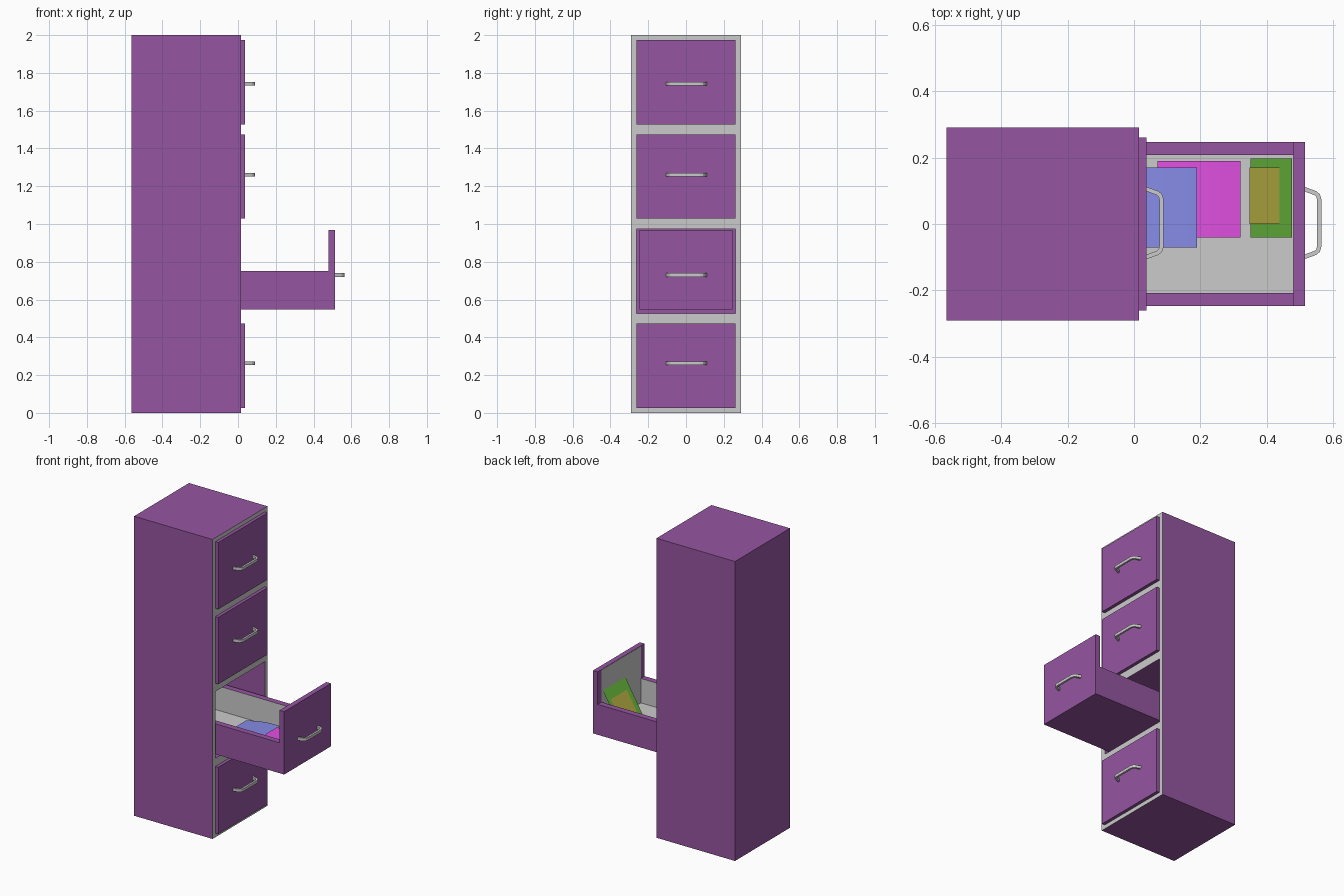
import bpy, bmesh, math
from mathutils import Vector

if "Cube" in bpy.data.objects:
    bpy.data.objects.remove(bpy.data.objects["Cube"])


def material(name, rgb):
    m = bpy.data.materials.new(name)
    m.diffuse_color = (*rgb, 1)
    m.use_nodes = True
    m.node_tree.nodes["Principled BSDF"].inputs["Base Color"].default_value = m.diffuse_color
    return m


PURPLE = material("purple", (0.30, 0.092, 0.355))
GREY = material("grey", (0.8, 0.8, 0.8))


def mesh_object(name, bm, *mats):
    me = bpy.data.meshes.new(name)
    bm.to_mesh(me)
    bm.free()
    for m in mats:
        me.materials.append(m)
    obj = bpy.data.objects.new(name, me)
    bpy.context.collection.objects.link(obj)
    return obj


def box(name, x, y, z, mats=(PURPLE, GREY), grey_side=None):
    """Box from (min, max) ranges; the face pointing along grey_side is grey."""
    bm = bmesh.new()
    bmesh.ops.create_cube(bm, size=1)
    for v in bm.verts:
        v.co = [r[0] + (c + 0.5) * (r[1] - r[0]) for c, r in zip(v.co, (x, y, z))]
    bm.normal_update()
    if grey_side:
        for f in bm.faces:
            if f.normal.dot(Vector(grey_side)) > 0.9:
                f.material_index = 1
    return mesh_object(name, bm, *mats)


def handle(name, x, z, t=0.0065, h=0.0095):
    """Bent flat bar pull: a rectangle swept along a path in plan."""
    half = [(-0.002, 0.103), (0.034, 0.09), (0.042, 0.083), (0.046, 0.07)]
    path = [Vector(p) for p in half + [(d, -y) for d, y in reversed(half)]]
    bm = bmesh.new()
    rings = []
    for i, p in enumerate(path):
        d = (path[min(i + 1, len(path) - 1)] - path[max(i - 1, 0)]).normalized()
        n = Vector((-d.y, d.x)) * t
        rings.append([bm.verts.new((x + p.x + s * n.x, p.y + 0.003 + s * n.y, z + k * h))
                      for s, k in ((-1, -1), (1, -1), (1, 1), (-1, 1))])
    for a, b in zip(rings, rings[1:]):
        for j in range(4):
            bm.faces.new((a[j], a[j - 1], b[j - 1], b[j]))
    bm.faces.new(rings[0])
    bm.faces.new(rings[-1])
    bmesh.ops.recalc_face_normals(bm, faces=bm.faces)
    return mesh_object(name, bm, GREY)


def sheet(name, x, y, height, rgb, steps=12):
    """Paper sheet following height(t) along x."""
    bm = bmesh.new()
    rows = []
    for i in range(steps + 1):
        t = i / steps
        px = x[0] + t * (x[1] - x[0])
        rows.append([bm.verts.new((px, py, height(t))) for py in y])
    for a, b in zip(rows, rows[1:]):
        bm.faces.new((a[0], b[0], b[1], a[1])).smooth = steps > 1
    return mesh_object(name, bm, material(name, rgb))


# Cabinet body with a grey front and one open compartment
body = box("cabinet_body", (-0.565, 0.015), (-0.29, 0.29), (0, 2), grey_side=(1, 0, 0))
cutter = box("compartment_cutter", (-0.545, 0.1), (-0.261, 0.261), (0.527, 0.973))
cutter.hide_render = True
cutter.hide_viewport = True
cut = body.modifiers.new("compartment", 'BOOLEAN')
cut.operation = 'DIFFERENCE'
cut.solver = 'EXACT'
cut.object = cutter

# Closed drawer fronts and handles
for i, (z0, hz) in enumerate([(0.027, 0.263), (1.028, 1.26), (1.528, 1.742)]):
    box(f"closed_drawer_front_{i + 1}", (0.015, 0.037), (-0.261, 0.261), (z0, z0 + 0.446))
    handle(f"closed_drawer_handle_{i + 1}", 0.037, hz)

# Open drawer: grey inside, purple outside
BACK, FRONT, FLOOR = -0.535, 0.48, 0.587
box("open_drawer_front", (FRONT, 0.514), (-0.247, 0.247), (0.547, 0.967))
box("open_drawer_front_lining", (FRONT - 0.002, FRONT), (-0.207, 0.207),
    (FLOOR, 0.965), mats=(GREY,))
box("open_drawer_floor", (BACK, FRONT), (-0.207, 0.207), (0.547, FLOOR), grey_side=(0, 0, 1))
for side, name in ((1, "left"), (-1, "right")):
    box(f"open_drawer_{name}_wall", (BACK, FRONT), sorted((side * 0.207, side * 0.247)),
        (0.547, 0.75), grey_side=(0, -side, 0))
box("open_drawer_back_wall", (BACK, BACK + 0.03), (-0.207, 0.207), (FLOOR, 0.75),
    grey_side=(1, 0, 0))
handle("open_drawer_handle", 0.512, 0.73)

# Papers lying in the drawer
sheet("magenta_paper", (0.07, 0.32), (-0.04, 0.19),
      lambda t: 0.592 + 0.008 * math.sin(math.pi * t), (0.76, 0.08, 0.76))
sheet("blue_paper", (-0.06, 0.19), (-0.07, 0.17),
      lambda t: 0.595 + 0.03 * t + 0.01 * math.sin(math.pi * t), (0.24, 0.26, 0.80))

# Papers leaning against the drawer front
sheet("green_paper", (0.35, 0.476), (-0.04, 0.197),
      lambda t: 0.61 + 0.213 * t, (0.147, 0.52, 0.05), steps=1)
sheet("yellow_paper", (0.348, 0.438), (0, 0.17),
      lambda t: 0.613 + 0.152 * t, (0.52, 0.48, 0.06), steps=1)
